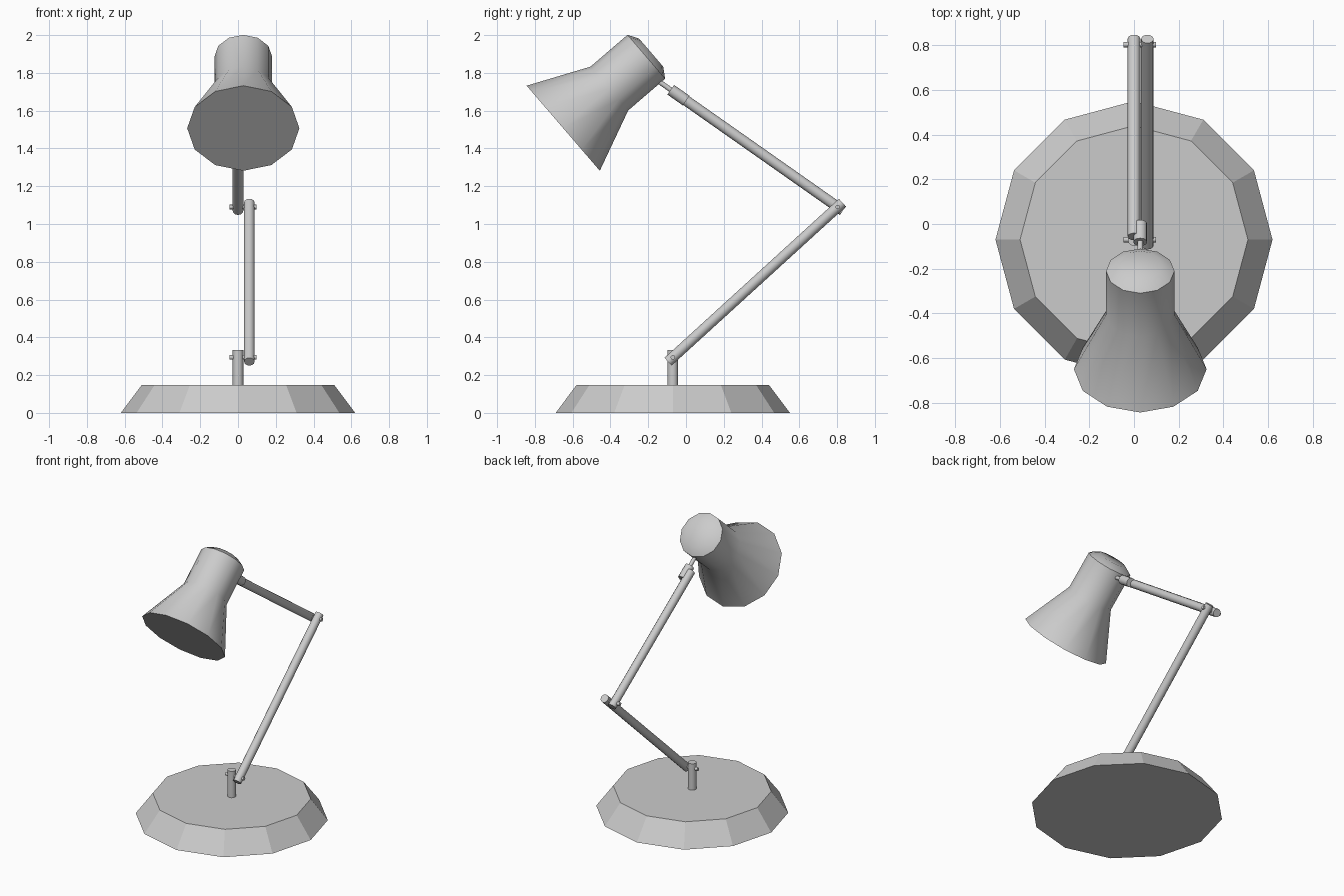
import bpy, bmesh, math
from mathutils import Vector, Matrix

if "Cube" in bpy.data.objects:
    bpy.data.objects.remove(bpy.data.objects["Cube"])


def lathe(name, profile, origin, axis=(0, 0, 1), sides=12, smooth=True):
    """Closed solid from (radius, distance) rings along an axis."""
    axis = Vector(axis).normalized()
    # Spin axes lie in the yz plane, or along x for pins
    if abs(axis.x) > 0.9:
        rot = Matrix.Rotation(math.pi / 2, 4, 'Y')
    else:
        rot = Matrix.Rotation(-math.atan2(axis.y, axis.z), 4, 'X')
    bm = bmesh.new()
    rings = []
    for r, d in profile:
        rings.append([bm.verts.new((r * math.cos(2 * math.pi * i / sides),
                                    r * math.sin(2 * math.pi * i / sides), d))
                      for i in range(sides)])
    for a, b in zip(rings, rings[1:]):
        for i in range(sides):
            j = (i + 1) % sides
            bm.faces.new((a[i], a[j], b[j], b[i]))
    bm.faces.new(rings[0][::-1])
    bm.faces.new(rings[-1])
    bm.transform(Matrix.Translation(origin) @ rot)
    mesh = bpy.data.meshes.new(name)
    bm.to_mesh(mesh)
    bm.free()
    obj = bpy.data.objects.new(name, mesh)
    bpy.context.collection.objects.link(obj)
    if smooth:
        bpy.ops.object.select_all(action='DESELECT')
        obj.select_set(True)
        bpy.context.view_layer.objects.active = obj
        bpy.ops.object.shade_smooth_by_angle(angle=math.radians(35))
    return obj


def rod(name, start, end, radius, before=0.0, after=0.0):
    """Cylinder between two points, extended past either end."""
    start, end = Vector(start), Vector(end)
    length = (end - start).length
    return lathe(name, [(radius, -before), (radius, length + after)],
                 start, end - start)


# Joint positions in side view (y, z)
foot = (-0.07, 0.294)
elbow = (0.803, 1.09)
wrist = (-0.04, 1.682)
shade_x = 0.028

# Weighted base and post
lathe("base", [(0.62, 0), (0.51, 0.147)], (0, -0.07, 0), smooth=False)
rod("post", (0, -0.07, 0.14), (0, -0.07, 0.334), 0.028)

# Arms, side by side
rod("lower_arm", (0.06, *foot), (0.06, *elbow), 0.028, 0.034, 0.034)
rod("upper_arm", (0, *elbow), (0, *wrist), 0.028, 0.034, 0.02)

# Pivot pins
for name, joint in (("foot_pin", foot), ("elbow_pin", elbow)):
    rod(name, (-0.046, *joint), (0.098, *joint), 0.012)

# Sleeve and thin stem that carry the shade
arm_dir = (Vector((0, *wrist)) - Vector((0, *elbow))).normalized()
sleeve_mid = Vector((shade_x, *wrist))
rod("shade_sleeve", sleeve_mid - arm_dir * 0.05, sleeve_mid + arm_dir * 0.05, 0.031)
rod("shade_stem", sleeve_mid, sleeve_mid + arm_dir * 0.18, 0.013)

# Lamp shade: flared cone, neck and bevelled cap
lathe("shade", [(0.297, 0), (0.153, 0.322), (0.153, 0.580), (0.098, 0.614)],
      (shade_x, -0.65, 1.507), (0, 0.758, 0.652))
